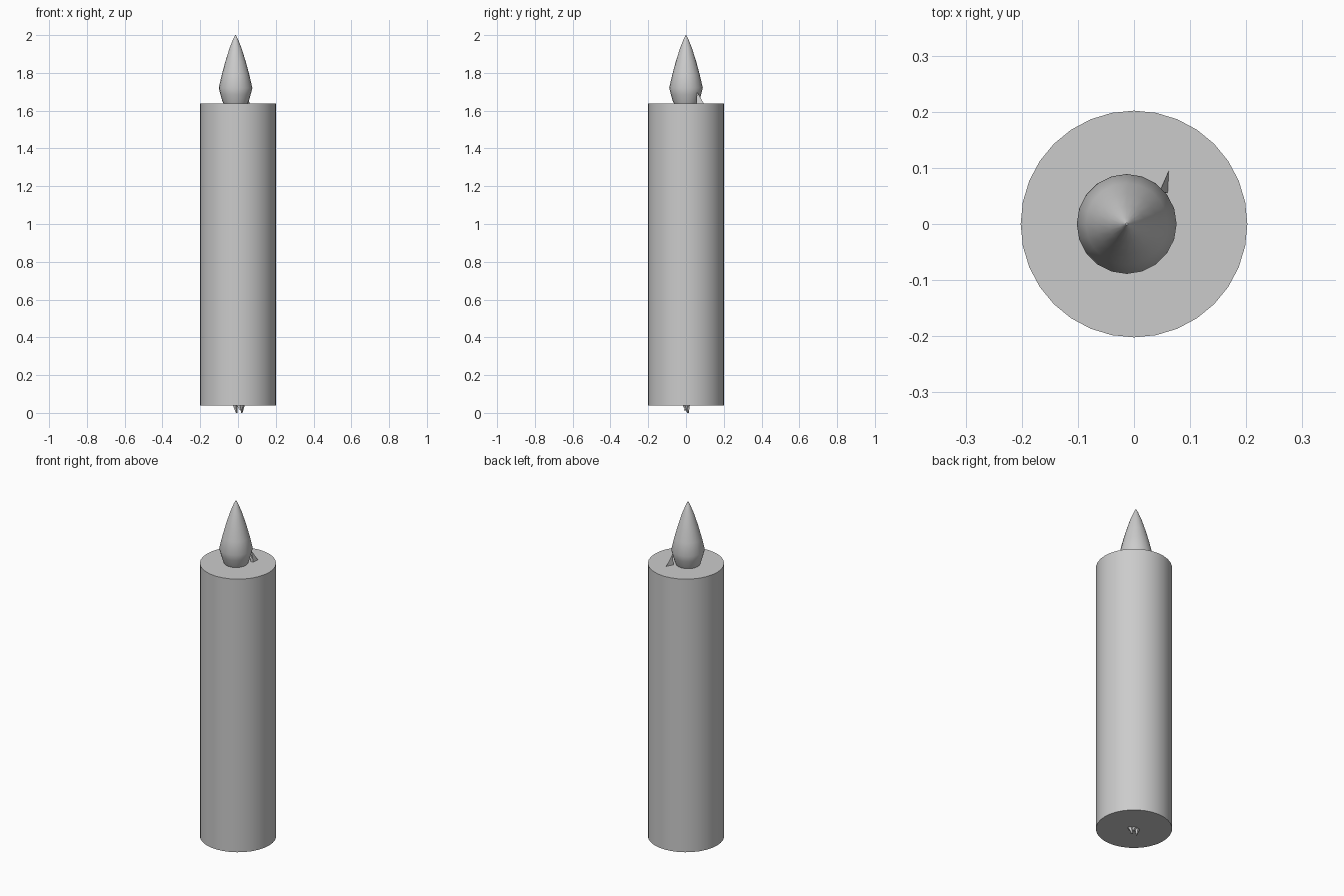
import bpy, bmesh
from math import cos, sin, pi, radians

if "Cube" in bpy.data.objects:
    bpy.data.objects.remove(bpy.data.objects["Cube"])


def add_mesh(name, verts, faces, smooth=True):
    mesh = bpy.data.meshes.new(name)
    mesh.from_pydata(verts, [], faces)
    bm = bmesh.new()
    bm.from_mesh(mesh)
    bmesh.ops.remove_doubles(bm, verts=bm.verts, dist=1e-5)
    bmesh.ops.recalc_face_normals(bm, faces=bm.faces)
    bm.to_mesh(mesh)
    bm.free()
    obj = bpy.data.objects.new(name, mesh)
    bpy.context.collection.objects.link(obj)
    if smooth:
        bpy.ops.object.select_all(action='DESELECT')
        bpy.context.view_layer.objects.active = obj
        obj.select_set(True)
        bpy.ops.object.shade_smooth_by_angle(angle=radians(35))
    return obj


def lathe(name, profile, sides, cx=0.0, cy=0.0, smooth=True):
    """Spin (radius, z) points around a vertical axis and cap both ends."""
    verts = [(cx + r * cos(2 * pi * i / sides), cy + r * sin(2 * pi * i / sides), z)
             for r, z in profile for i in range(sides)]
    faces = []
    for k in range(len(profile) - 1):
        for i in range(sides):
            j = (i + 1) % sides
            faces.append((k * sides + i, k * sides + j,
                          (k + 1) * sides + j, (k + 1) * sides + i))
    last = (len(profile) - 1) * sides
    faces += [tuple(range(sides))[::-1], tuple(range(last, last + sides))]
    return add_mesh(name, verts, faces, smooth)


# Wax body
lathe("candle_body", [(0.202, 0.04), (0.202, 1.637)], 32)

# Flame: rounded base, widest low down, pointed tip
lathe("flame", [(0.060, 1.63), (0.070, 1.65), (0.080, 1.685), (0.089, 1.72),
                (0.073, 1.79), (0.054, 1.86), (0.032, 1.93), (0.012, 1.98),
                (0.002, 2.0)], 20, cx=-0.013)

# Small pointed sliver beside the flame base
add_mesh("flame_sliver",
         [(0.062, 0.095, 1.637), (0.042, 0.055, 1.637), (0.060, 0.055, 1.637),
          (0.046, 0.058, 1.70)],
         [(0, 1, 2), (0, 1, 3), (1, 2, 3), (0, 2, 3)], smooth=False)

# Frayed wick ends poking out under the body
for n, (x, y, tx, ty) in enumerate([(-0.016, 0.006, -0.008, 0.012),
                                    (0.022, -0.006, 0.020, 0.010),
                                    (0.004, 0.012, 0.014, -0.008)]):
    r, low = 0.014, (0.0 if n < 2 else 0.012)
    ring = [(x + r * cos(2 * pi * i / 5), y + r * sin(2 * pi * i / 5), 0.042)
            for i in range(5)]
    tip = [(tx + 0.004 * cos(2 * pi * i / 5), ty + 0.004 * sin(2 * pi * i / 5), low)
           for i in range(5)]
    sides = [(i, (i + 1) % 5, 5 + (i + 1) % 5, 5 + i) for i in range(5)]
    add_mesh(f"wick_strand_{n + 1}", ring + tip,
             sides + [(4, 3, 2, 1, 0), (5, 6, 7, 8, 9)], smooth=False)
